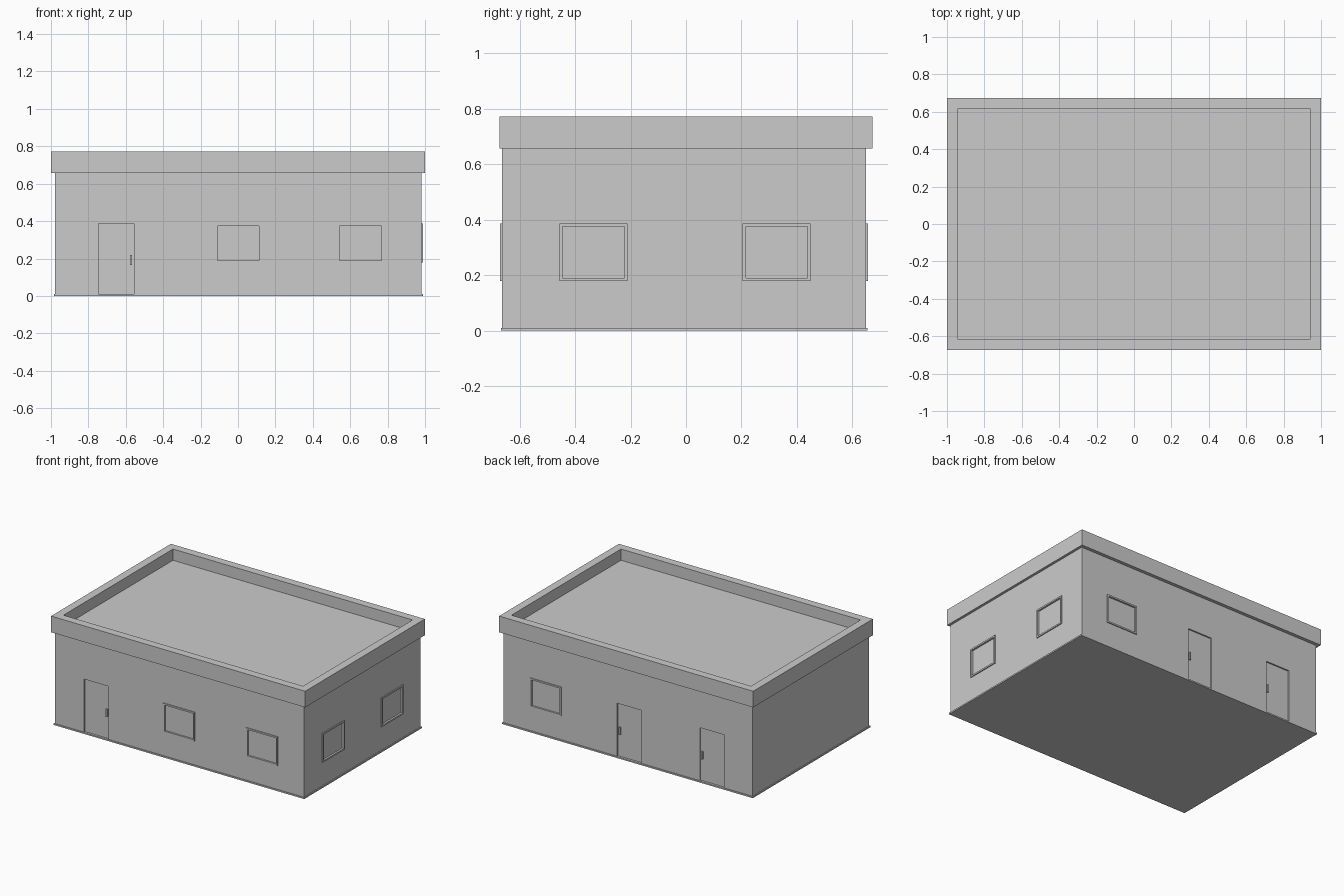
import bpy, bmesh
from math import pi
from mathutils import Matrix, Vector

if "Cube" in bpy.data.objects:
    bpy.data.objects.remove(bpy.data.objects["Cube"])


def add_box(bm, lo, hi, mat=Matrix()):
    lo, hi = Vector(lo), Vector(hi)
    size = Matrix.Diagonal((*(hi - lo), 1))
    bmesh.ops.create_cube(bm, size=1, matrix=mat @ Matrix.Translation((lo + hi) / 2) @ size)


def finish(name, bm):
    me = bpy.data.meshes.new(name)
    bm.to_mesh(me)
    bm.free()
    ob = bpy.data.objects.new(name, me)
    bpy.context.collection.objects.link(ob)
    return ob


def boxes(name, spans, mat=Matrix()):
    bm = bmesh.new()
    for lo, hi in spans:
        add_box(bm, lo, hi, mat)
    return finish(name, bm)


X0, X1, Y0, Y1 = -0.978, 0.982, -0.663, 0.649   # wall faces
RECESS = 0.012
cut = bmesh.new()                               # all openings in the walls


def wall_frame(side, pos):
    """Local x runs along the wall, local -y points outwards."""
    place = {"front": ((pos, Y0, 0), 0), "right": ((X1, pos, 0), pi / 2),
             "back": ((pos, Y1, 0), pi)}
    loc, angle = place[side]
    return Matrix.Translation(loc) @ Matrix.Rotation(angle, 4, "Z")


def window(name, side, pos):
    m = wall_frame(side, pos)
    w, z0, z1, t, out = 0.1225, 0.179, 0.386, 0.011, -0.007
    i = w - t
    add_box(cut, (-i, -0.02, z0 + t), (i, RECESS, z1 - t), m)
    # bottom and top rails, left and right stiles
    boxes(name + "_frame", [
        ((-w, out, z0), (w, 0.002, z0 + t)), ((-w, out, z1 - t), (w, 0.002, z1)),
        ((-w, out, z0 + t), (-i, 0.002, z1 - t)), ((i, out, z0 + t), (w, 0.002, z1 - t))], m)
    boxes(name + "_pane", [((-i, 0.006, z0 + t), (i, 0.02, z1 - t))], m)


def door(name, side, pos):
    m = wall_frame(side, pos)
    w, top = 0.095, 0.387
    add_box(cut, (-w, -0.02, 0.01), (w, RECESS, top), m)
    boxes(name + "_panel", [((-w, 0.01, 0.01), (w, 0.03, top))], m)
    # upright pull handle; both sides have it on the local +x edge
    s = 1 if side == "front" else -1
    xs = sorted((s * 0.074, s * 0.084))
    boxes(name + "_handle", [((xs[0], 0.0, 0.165), (xs[1], 0.012, 0.22))], m)


# windows and doors
for k, x in enumerate((0.002, 0.655)):
    window(f"front_window_{k + 1}", "front", x)
for k, y in enumerate((-0.334, 0.327)):
    window(f"right_window_{k + 1}", "right", y)
window("back_window", "back", 0.648)
door("front_door", "front", -0.652)
for k, x in enumerate((-0.008, -0.658)):
    door(f"back_door_{k + 1}", "back", x)

# walls with the openings cut in
walls = boxes("walls", [((X0, Y0, 0.0), (X1, Y1, 0.66))])
cutter = finish("opening_cutters", cut)
cutter.hide_render = True
cutter.hide_viewport = True
mod = walls.modifiers.new("openings", "BOOLEAN")
mod.object = cutter
mod.solver = "EXACT"

# thin base slab
boxes("base_slab", [((-0.984, -0.668, 0), (0.989, 0.655, 0.01))])

# flat roof with raised parapet
bm = bmesh.new()
add_box(bm, (-1, -0.673, 0.657), (1, 0.673, 0.772))
bm.faces.ensure_lookup_table()
top = max(bm.faces, key=lambda f: f.calc_center_median().z)
bmesh.ops.inset_region(bm, faces=[top], thickness=0.081)
inner = bmesh.ops.extrude_face_region(bm, geom=[top])
verts = [v for v in inner["geom"] if isinstance(v, bmesh.types.BMVert)]
bmesh.ops.translate(bm, verts=verts, vec=(0, 0, -0.08))
if top.is_valid:
    bmesh.ops.delete(bm, geom=[top], context="FACES_ONLY")
bmesh.ops.recalc_face_normals(bm, faces=bm.faces)
finish("roof_parapet", bm)
